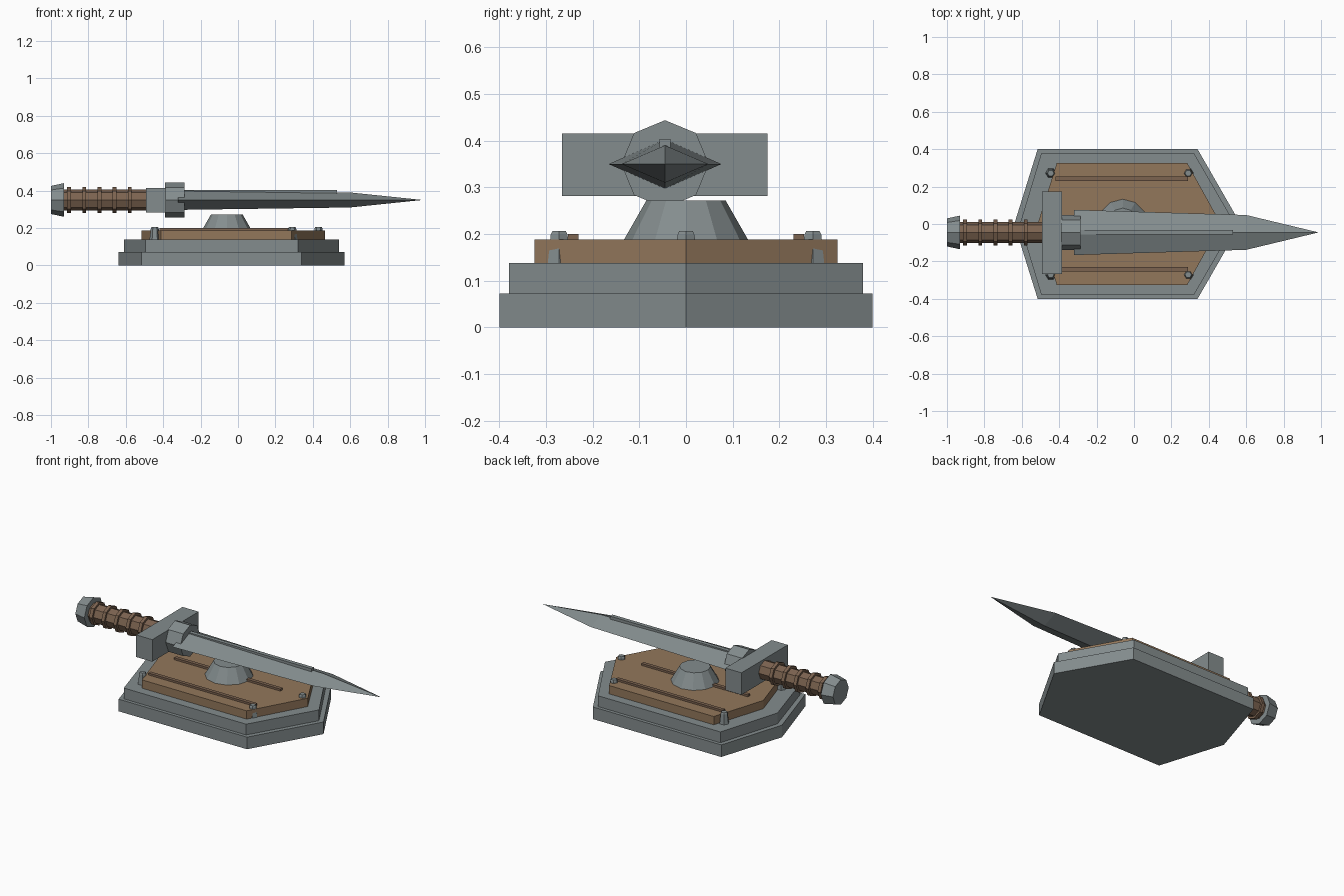
import bpy, bmesh
from math import pi, cos, sin

cube = bpy.data.objects.get("Cube")
if cube:
    bpy.data.objects.remove(cube, do_unlink=True)


def material(name, rgb):
    m = bpy.data.materials.new(name)
    m.use_nodes = True
    color = (*rgb, 1.0)
    m.diffuse_color = color
    m.node_tree.nodes["Principled BSDF"].inputs["Base Color"].default_value = color
    return m


steel = material("grey_steel", (0.23, 0.265, 0.27))
wood = material("light_wood", (0.29, 0.185, 0.105))
leather = material("brown_leather", (0.2, 0.125, 0.08))

AXIS_Y, AXIS_Z = -0.045, 0.35   # sword axis


def loft(name, rings, mat):
    """Solid skinned through equal-length rings; a one-point ring is a tip."""
    bm = bmesh.new()
    vs = [[bm.verts.new(p) for p in ring] for ring in rings]
    for a, b in zip(vs, vs[1:]):
        n = len(a)
        for i in range(n):
            j = (i + 1) % n
            if len(b) == 1:
                bm.faces.new((a[i], a[j], b[0]))
            else:
                bm.faces.new((a[i], a[j], b[j], b[i]))
    for end in (vs[0], vs[-1]):
        if len(end) > 2:
            bm.faces.new(end)
    bmesh.ops.recalc_face_normals(bm, faces=bm.faces[:])
    mesh = bpy.data.meshes.new(name)
    bm.to_mesh(mesh)
    bm.free()
    mesh.materials.append(mat)
    ob = bpy.data.objects.new(name, mesh)
    bpy.context.collection.objects.link(ob)
    return ob


def box(name, x0, x1, y0, y1, z0, z1, mat):
    return loft(name, [[(x0, y0, z), (x1, y0, z), (x1, y1, z), (x0, y1, z)]
                       for z in (z0, z1)], mat)


def upright(name, x, y, sides, profile, mat):
    """Turned part standing on z; profile is (radius, z)."""
    return loft(name, [[(x + r * cos(2 * pi * i / sides),
                         y + r * sin(2 * pi * i / sides), z)
                        for i in range(sides)] for r, z in profile], mat)


def along_sword(name, profile, mat, sides=8):
    """Turned part along the sword axis; profile is (x, radius)."""
    return loft(name, [[(x, AXIS_Y + r * sin(2 * pi * i / sides),
                         AXIS_Z + r * cos(2 * pi * i / sides))
                        for i in range(sides)] for x, r in profile], mat)


def hex_tier(name, left, corner_l, corner_r, right, half, z0, z1, mat):
    outline = [(left, 0), (corner_l, -half), (corner_r, -half),
               (right, 0), (corner_r, half), (corner_l, half)]
    return loft(name, [[(x, y, z) for x, y in outline] for z in (z0, z1)], mat)


# Stepped plinth
hex_tier("base_lower", -0.64, -0.515, 0.34, 0.57, 0.4, 0, 0.073, steel)
hex_tier("base_upper", -0.61, -0.495, 0.32, 0.54, 0.38, 0.073, 0.138, steel)
hex_tier("wood_panel", -0.515, -0.413, 0.285, 0.465, 0.325, 0.138, 0.188, wood)

# Thin strips on the panel
for i, y in enumerate((-0.242, 0, 0.242)):
    box(f"panel_strip_{i}", -0.42, 0.29, y - 0.011, y + 0.011, 0.18, 0.2, leather)

# Central boss
upright("boss", -0.06, 0, 12, [(0.134, 0.186), (0.085, 0.272)], steel)

# Studs round the panel edge
studs = [(x, s * 0.272) for x in (-0.445, 0.29) for s in (-1, 1)] + [(0.43, 0)]
for i, (x, y) in enumerate(studs):
    upright(f"stud_{i}", x, y, 6, [(0.028, 0.138), (0.021, 0.198), (0.017, 0.206)], steel)


# Blade with diamond section and pointed tip
def diamond(x, w, h):
    return [(x, AXIS_Y - w, AXIS_Z), (x, AXIS_Y, AXIS_Z - h),
            (x, AXIS_Y + w, AXIS_Z), (x, AXIS_Y, AXIS_Z + h)]


loft("blade", [diamond(-0.32, 0.121, 0.053), diamond(0.6, 0.093, 0.04),
               [(0.987, AXIS_Y, AXIS_Z)]], steel)
box("blade_ridge", -0.29, 0.53, AXIS_Y - 0.012, AXIS_Y + 0.012,
    AXIS_Z, 0.404, steel)

# Guard and collar
box("guard", -0.492, -0.385, -0.266, 0.175, 0.282, 0.415, steel)
along_sword("collar", [(-0.39, 0.094), (-0.287, 0.094)], steel)

# Grip with wrapped rings
along_sword("grip", [(-0.94, 0.056), (-0.49, 0.056)], leather)
for i in range(5):
    x = -0.903 + i * 0.081
    along_sword(f"grip_ring_{i}", [(x - 0.01, 0.069), (x + 0.01, 0.069)], leather)

# Pommel
along_sword("pommel", [(-1.0, 0.075), (-0.93, 0.09)], steel)
